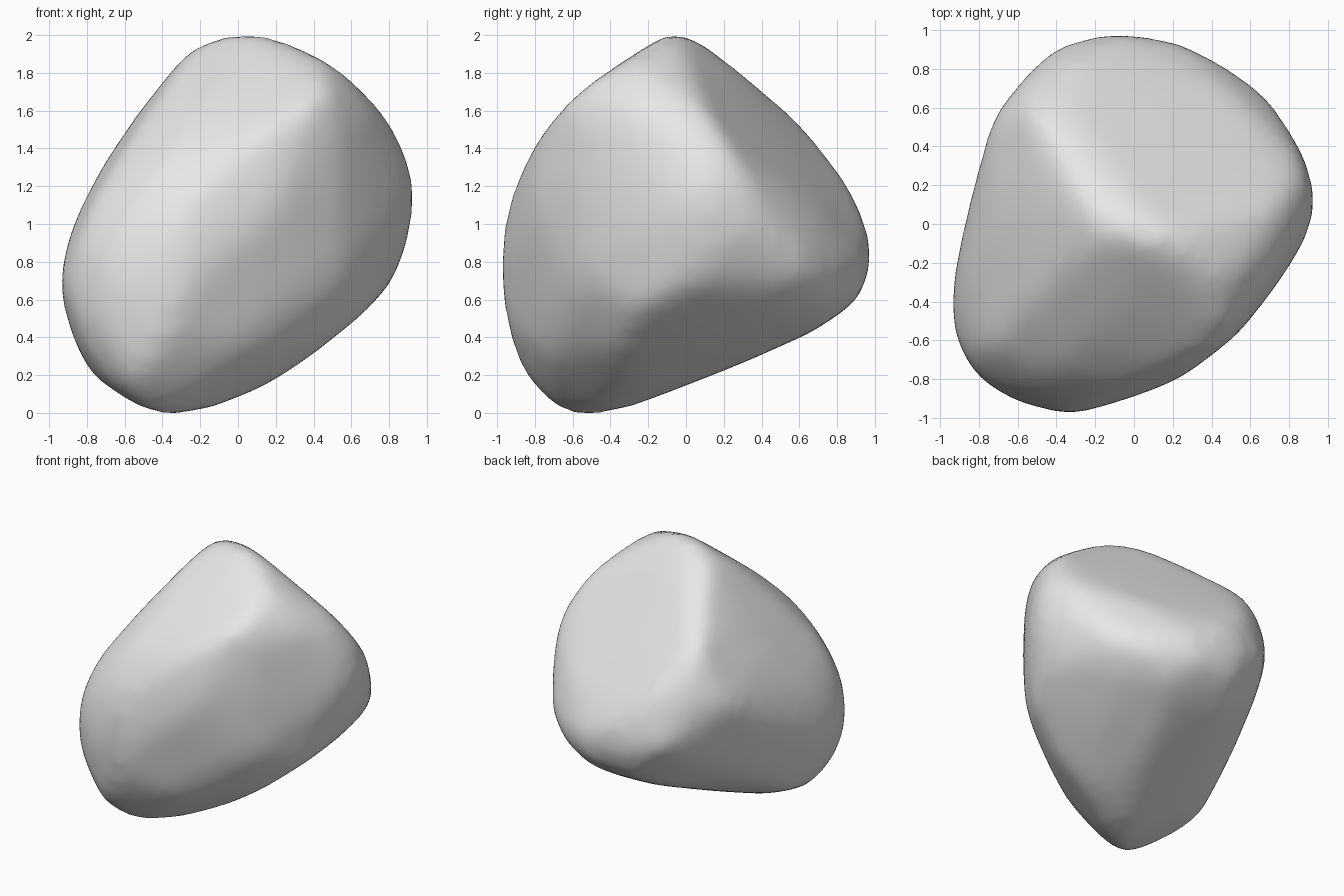
import bpy
import bmesh
import math
from mathutils import Vector

# Remove the default object
default = bpy.data.objects.get("Cube")
if default:
    bpy.data.objects.remove(default, do_unlink=True)

DIRECTIONS = 48
ALLOWANCE = 0.016  # material that the rounding takes off again
CORNER_CUT = 0.75  # how far facet corners are worn toward the facet centre
planes = []  # (outward normal, distance from the stone's middle)


def add_outline(azimuth, elevation, lift, points):
    """Bound the stone by an outline seen from the given direction."""
    a, e = math.radians(azimuth), math.radians(elevation)
    right = Vector((math.cos(a), math.sin(a), 0))
    toward = Vector((math.sin(a) * math.cos(e), -math.cos(a) * math.cos(e), math.sin(e)))
    up = toward.cross(right)
    for i in range(DIRECTIONS):
        t = math.tau * i / DIRECTIONS
        c, s = math.cos(t), math.sin(t)
        reach = max(c * u + s * (v + lift) for u, v in points)
        planes.append((right * c + up * s, reach + ALLOWANCE))


def hull_mesh(coords):
    """Convex hull of a set of points."""
    bm = bmesh.new()
    for co in coords:
        bm.verts.new(co)
    bmesh.ops.remove_doubles(bm, verts=bm.verts[:], dist=0.0005)
    bmesh.ops.convex_hull(bm, input=bm.verts[:])
    loose = [v for v in bm.verts if not v.link_faces]
    bmesh.ops.delete(bm, geom=loose, context='VERTS')
    bmesh.ops.recalc_face_normals(bm, faces=bm.faces[:])
    return bm


def enclosed_corners():
    """Corners of the solid inside all planes, found through the dual hull."""
    dual = hull_mesh([n / h for n, h in planes])
    corners = []
    for f in dual.faces:
        d = f.normal.dot(f.verts[0].co)
        if abs(d) < 0.01:
            continue
        p = f.normal / d
        if all(n.dot(p) <= h + 0.004 for n, h in planes):
            corners.append(p)
    dual.free()
    return corners


def worn_corners(bm):
    """Draw each facet's corners toward its centre, so facets still touch their planes."""
    bmesh.ops.dissolve_limit(bm, angle_limit=math.radians(1),
                             verts=bm.verts[:], edges=bm.edges[:])
    points = []
    for f in bm.faces:
        centre = f.calc_center_median_weighted()
        points += [v.co.lerp(centre, CORNER_CUT) for v in f.verts]
    return points


# Front outline
add_outline(0, 0, 0, [
    (.03, 1), (.25, .98), (.42, .91), (.57, .8), (.7, .65), (.82, .48), (.9, .3),
    (.92, .15), (.88, -.1), (.8, -.3), (.63, -.49), (.2, -.8), (0, -.9), (-.2, -.97),
    (-.42, -1), (-.6, -.92), (-.75, -.8), (-.87, -.57), (-.93, -.34), (-.89, -.1),
    (-.8, .13), (-.4, .73), (-.25, .91), (-.1, .98)])

# Side outline
add_outline(90, 0, 0, [
    (-.05, 1), (.05, .97), (.27, .8), (.63, .48), (.84, .22), (.94, 0), (.97, -.2),
    (.9, -.38), (.75, -.5), (0, -.84), (-.4, -.98), (-.57, -1), (-.72, -.95),
    (-.83, -.83), (-.92, -.58), (-.97, -.27), (-.94, .05), (-.83, .35), (-.66, .6),
    (-.35, .86), (-.2, .97)])

# Plan outline
add_outline(0, 90, 0, [
    (-.1, .97), (.2, .93), (.5, .78), (.72, .6), (.88, .3), (.92, .1), (.88, -.05),
    (.75, -.27), (.5, -.58), (.25, -.77), (0, -.88), (-.33, -.97), (-.6, -.9),
    (-.8, -.78), (-.9, -.6), (-.93, -.42), (-.88, -.1), (-.73, .5), (-.6, .73), (-.4, .9)])

# Diagonal outline, along the flat cap
add_outline(45, 25, .1, [
    (-.09, .84), (0, .81), (.13, .72), (.48, .37), (.66, .16), (.83, 0), (.91, -.19),
    (.94, -.3), (.9, -.39), (.78, -.5), (.36, -.76), (-.16, -1.03), (-.41, -1.11),
    (-.63, -1.14), (-.79, -1.12), (-.88, -1.06), (-.98, -.9), (-1.06, -.69),
    (-1.11, -.43), (-1.09, -.23), (-1.02, -.04), (-.9, .14), (-.72, .3), (-.18, .8)])

# Diagonal outline, from the back
add_outline(225, 25, .1, [
    (-.13, .9), (.03, .86), (.17, .78), (.59, .51), (.8, .33), (.97, .08), (1.06, -.11),
    (1.11, -.34), (1.1, -.55), (1.04, -.72), (.94, -.86), (.8, -.94), (.58, -.97),
    (.34, -.95), (-.32, -.85), (-.57, -.78), (-.74, -.67), (-.88, -.51), (-.93, -.34),
    (-.93, -.09), (-.88, .15), (-.78, .38), (-.64, .58), (-.46, .76), (-.29, .87)])

# Diagonal outline, from underneath
add_outline(135, -30, .11, [
    (-.24, .78), (.02, .76), (.27, .7), (.5, .57), (.71, .43), (.83, .29), (.9, .12),
    (.92, -.06), (.87, -.23), (.57, -.81), (.43, -1.06), (.31, -1.23), (.18, -1.32),
    (.03, -1.37), (-.1, -1.37), (-.2, -1.31), (-.34, -1.18), (-.5, -.97), (-.62, -.7),
    (-.73, -.37), (-.77, -.09), (-.77, .15), (-.74, .4), (-.67, .57), (-.55, .69)])

# Block inside all the outlines, with its surplus corners worn off
block = hull_mesh(enclosed_corners())
worn = hull_mesh(worn_corners(block))
block.free()
mesh = bpy.data.meshes.new("stone")
worn.to_mesh(mesh)
worn.free()
stone = bpy.data.objects.new("stone", mesh)
bpy.context.collection.objects.link(stone)

# Even out the surface and round the ridges
remesh = stone.modifiers.new("even_surface", 'REMESH')
remesh.mode = 'VOXEL'
remesh.voxel_size = 0.04
remesh.use_smooth_shade = True
rounding = stone.modifiers.new("rounding", 'SMOOTH')
rounding.factor = 0.5
rounding.iterations = 28

# Stand it on the ground
bpy.context.view_layer.update()
graph = bpy.context.evaluated_depsgraph_get()
stone.location.z = -min(v.co.z for v in stone.evaluated_get(graph).data.vertices)

# Plain grey material
grey = bpy.data.materials.new("stone_grey")
grey.use_nodes = True
colour = (0.8, 0.8, 0.8, 1)
grey.diffuse_color = colour
grey.node_tree.nodes["Principled BSDF"].inputs["Base Color"].default_value = colour
mesh.materials.append(grey)
